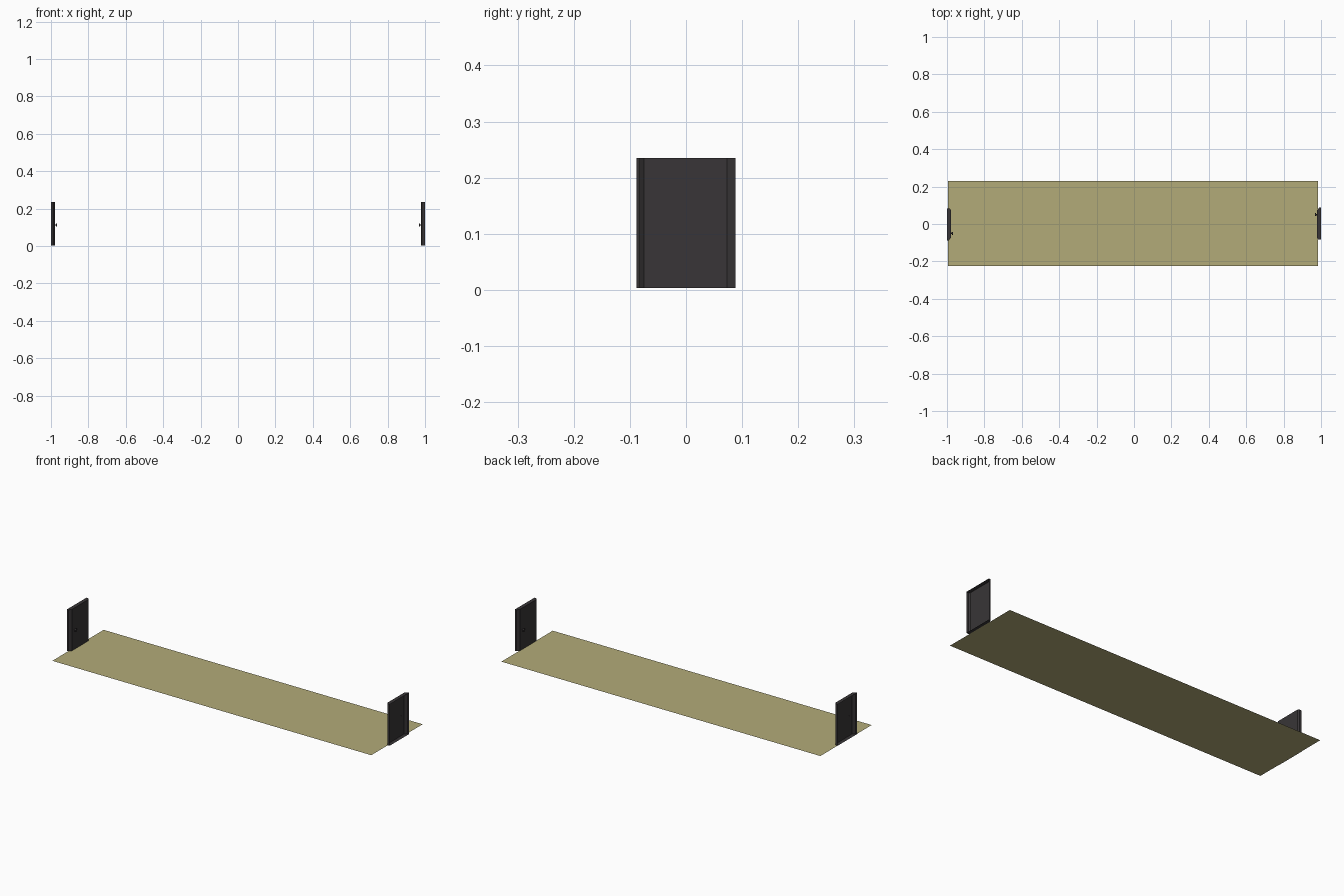
import bpy, bmesh, math
from mathutils import Matrix

if "Cube" in bpy.data.objects:
    bpy.data.objects.remove(bpy.data.objects["Cube"])


def material(name, colour):
    m = bpy.data.materials.new(name)
    m.diffuse_color = (*colour, 1)
    m.use_nodes = True
    m.node_tree.nodes["Principled BSDF"].inputs["Base Color"].default_value = m.diffuse_color
    return m


dark = material("dark_door", (0.04, 0.036, 0.038))
sand = material("sand_floor", (0.45, 0.41, 0.19))


def finish(bm, name, mat):
    me = bpy.data.meshes.new(name)
    bm.to_mesh(me)
    bm.free()
    me.materials.append(mat)
    ob = bpy.data.objects.new(name, me)
    bpy.context.collection.objects.link(ob)
    return ob


# floor sheet
bm = bmesh.new()
corners = [(-0.995, -0.225), (0.985, -0.225), (0.985, 0.23), (-0.995, 0.23)]
bm.faces.new([bm.verts.new((x, y, 0)) for x, y in corners])
finish(bm, "floor", sand)


def door(side, turn):
    # hollow door leaf: open outer side, chamfered vertical edges inside
    bm = bmesh.new()
    y0, y1, z0, z1 = -0.088, 0.083, 0.003, 0.235
    outline = [(-1.0, y0), (-0.99, y0), (-0.979, y0 + 0.015),
               (-0.979, y1 - 0.008), (-0.985, y1), (-1.0, y1)]
    low = [bm.verts.new((x, y, z0)) for x, y in outline]
    top = [bm.verts.new((x, y, z1)) for x, y in outline]
    for i in range(5):
        bm.faces.new((low[i], low[i + 1], top[i + 1], top[i]))
    bm.faces.new(low[::-1])
    bm.faces.new(top)
    bm.transform(turn)
    finish(bm, side + "_door", dark)

    # door knob on a short stem
    bm = bmesh.new()
    for radius, depth, x in ((0.004, 0.006, -0.977), (0.009, 0.006, -0.971)):
        place = Matrix.Translation((x, -0.05, 0.112)) @ Matrix.Rotation(math.pi / 2, 4, 'Y')
        bmesh.ops.create_cone(bm, cap_ends=True, segments=12, radius1=radius,
                              radius2=radius * 0.85, depth=depth, matrix=place)
    bm.transform(turn)
    finish(bm, side + "_knob", dark)


# the right door is the left one turned half round
door("left", Matrix.Identity(4))
door("right", Matrix.Rotation(math.pi, 4, 'Z'))
